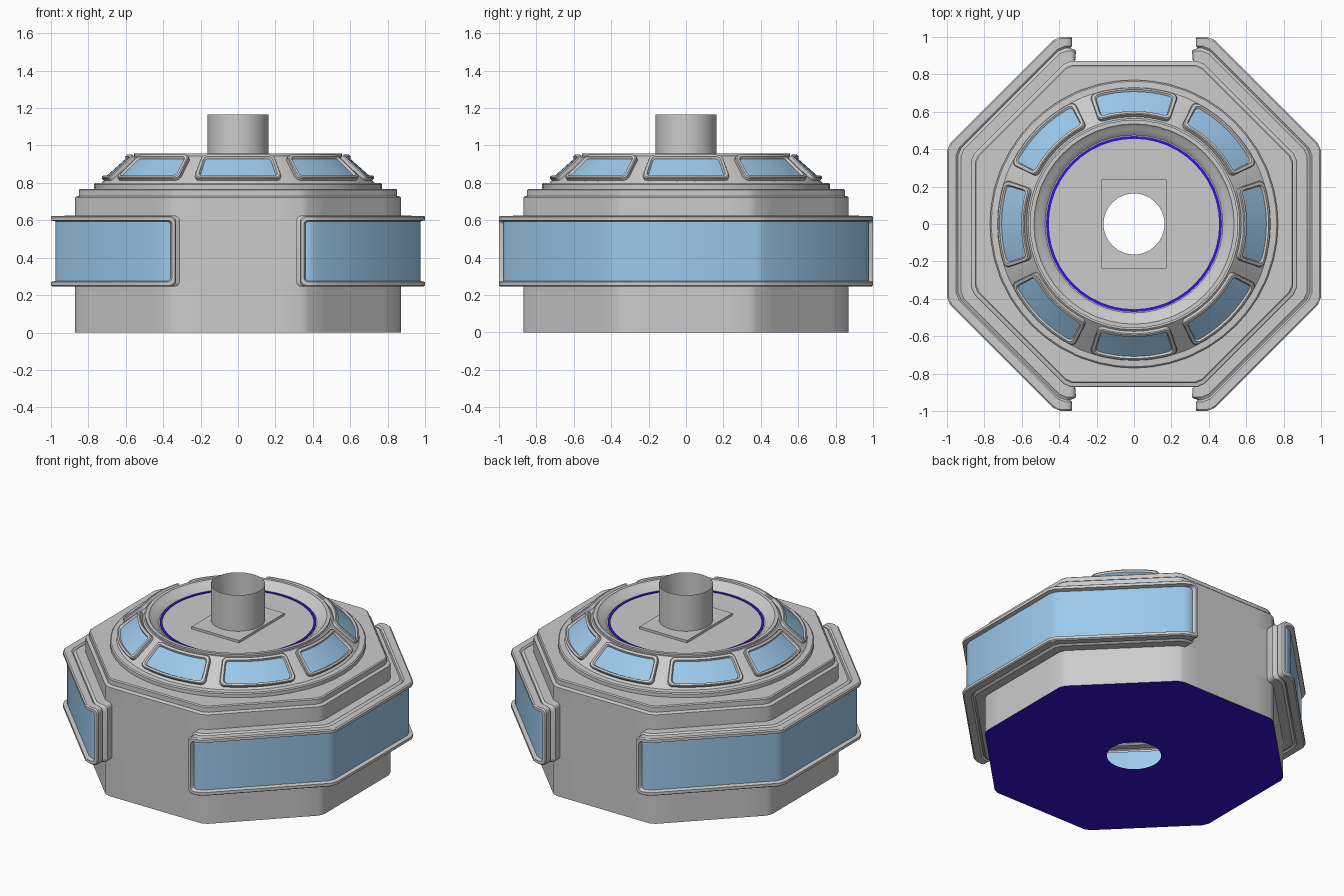
import bpy, bmesh
from math import sin, cos, tan, atan, radians, degrees, hypot, pi

if "Cube" in bpy.data.objects:
    bpy.data.objects.remove(bpy.data.objects["Cube"])


def material(name, color):
    m = bpy.data.materials.new(name)
    m.diffuse_color = (*color, 1)
    m.use_nodes = True
    m.node_tree.nodes["Principled BSDF"].inputs["Base Color"].default_value = m.diffuse_color
    return m


GLASS = material("glass_blue", (0.33, 0.58, 0.83))
VIOLET = material("deep_violet", (0.04, 0.006, 0.65))

CUT = 1.073          # chamfer distance of the octagon corners, relative to apothem
HALF = 22.5 - degrees(atan((1 / cos(pi / 8) - CUT) * tan(radians(67.5)) / CUT))
ANGLES = [45 * k + a for k in range(8) for a in (-HALF, -14, -7, 0, 7, 14, HALF)]


def oct_radius(a, deg):
    """Radius of a chamfered octagon with apothem a in a given direction."""
    d = (deg + 22.5) % 45 - 22.5
    return min(a / cos(radians(d)), a * CUT / cos(radians(22.5 - abs(d))))


def polar(r, deg, z):
    return (r * cos(radians(deg)), r * sin(radians(deg)), z)


def finish(name, bm, mat=None):
    me = bpy.data.meshes.new(name)
    bm.to_mesh(me)
    bm.free()
    ob = bpy.data.objects.new(name, me)
    bpy.context.collection.objects.link(ob)
    if mat:
        me.materials.append(mat)
    bpy.ops.object.select_all(action='DESELECT')
    ob.select_set(True)
    bpy.context.view_layer.objects.active = ob
    bpy.ops.object.shade_smooth_by_angle(angle=radians(30))
    return ob


def skin(name, loops, mat=None):
    """Bridge a list of closed loops with quads."""
    bm = bmesh.new()
    rings = [[bm.verts.new(p) for p in loop] for loop in loops]
    n = len(rings[0])
    for a, b in zip(rings, rings[1:]):
        for j in range(n):
            k = (j + 1) % n
            bm.faces.new((a[j], a[k], b[k], b[j]))
    return finish(name, bm, mat)


def lathe(name, profile, mat=None):
    """Profile points: ('o', apothem, z) for octagon, ('c', radius, z) for circle."""
    return skin(name, [[polar(oct_radius(r, t) if s == 'o' else r, t, z) for t in ANGLES]
                       for s, r, z in profile], mat)


def rounded(lo, hi, mids, v0, v1, ru, rv):
    """Columns (u, bottom, top) of a rounded rectangle."""
    arc = [(ru * (1 - cos(a)), rv * (1 - sin(a))) for a in (pi / 2 * i / 4 for i in range(5))]
    return ([(lo + du, v0 + dv, v1 - dv) for du, dv in arc] +
            [(u, v0, v1) for u in mids] +
            [(hi - du, v0 + dv, v1 - dv) for du, dv in reversed(arc)])


def window(name, place, steps):
    """Frame bridged through the steps (columns, offset); glass fills the last one."""
    loops = []
    for cols, off in steps:
        loops.append([place(u, b, off) for u, b, t in cols] +
                     [place(u, t, off) for u, b, t in reversed(cols)])
    skin(name + "_frame", loops)
    bm = bmesh.new()
    cols, off = steps[-1]
    low = [bm.verts.new(place(u, b, off)) for u, b, t in cols]
    top = [bm.verts.new(place(u, t, off)) for u, b, t in cols]
    for j in range(len(cols) - 1):
        bm.faces.new((low[j], low[j + 1], top[j + 1], top[j]))
    bmesh.ops.remove_doubles(bm, verts=bm.verts, dist=1e-5)
    finish(name + "_glass", bm, GLASS)


# Octagonal body: underside, lower wall, upper wall with stepped deck
lathe("underside", [('c', 0.163, 0), ('o', 0.87, 0)], VIOLET)
lathe("lower_wall", [('o', 0.87, 0), ('o', 0.87, 0.265)])
lathe("upper_wall", [('o', 0.87, 0.6), ('o', 0.87, 0.722), ('o', 0.865, 0.727),
                     ('o', 0.85, 0.73), ('o', 0.85, 0.762), ('o', 0.843, 0.768),
                     ('c', 0.74, 0.768)])

# Plain wall panels between the two window bands
for side, sy in (("front", -1), ("back", 1)):
    bm = bmesh.new()
    bm.faces.new([bm.verts.new((-sy * x, sy * 0.87, z)) for x, z in
                  ((-0.335, 0.265), (0.335, 0.265), (0.335, 0.6), (-0.335, 0.6))])
    finish(side + "_wall_panel", bm)

# Wrap-around window bands: (end x, height inset, apothem, corner radius)
BAND = [(0.315, 0, 0.865, 0.03), (0.31, 0, 0.925, 0.03), (0.318, 0.006, 0.932, 0.03),
        (0.342, 0.01, 0.94, 0.03), (0.33, 0.001, 0.95, 0.03), (0.33, 0.001, 0.992, 0.03),
        (0.336, 0.007, 1.0, 0.03), (0.353, 0.025, 1.0, 0.02), (0.36, 0.031, 0.976, 0.018)]
corners = [45 * k + s * HALF for k in (-1, 0, 1) for s in (-1, 1)]
for side, base in (("right", 0), ("left", 180)):
    steps = []
    for x, dz, a, r in BAND:
        end = 90 - degrees(atan(x / a))
        # keep the rounded ends on the flat part before the octagon corner
        ru = min(degrees(r), end - (90 - 22.5 + (22.5 - HALF)) - 0.05)
        steps.append((rounded(-end, end, [-90 + HALF] + corners + [90 - HALF],
                              0.245 + dz, 0.625 - dz, ru, r), a))
    window(side + "_band_window",
           lambda u, v, a: polar(oct_radius(a, u), u + base, v), steps)

# Round roof: base ring, sloped skirt, rim, recessed floor
lathe("roof", [('c', r, z) for r, z in (
    (0.77, 0.768), (0.77, 0.792), (0.763, 0.798), (0.73, 0.8), (0.565, 0.943),
    (0.556, 0.943), (0.556, 0.956), (0.535, 0.956), (0.525, 0.945), (0.505, 0.938),
    (0.475, 0.91), (0.163, 0.91))])
lathe("floor_ring", [('c', r, z) for r, z in (
    (0.47, 0.91), (0.47, 0.914), (0.455, 0.914), (0.455, 0.91))], VIOLET)

# Eight skylights on the sloped skirt
L = hypot(0.17, 0.15)
DR, DZ = -0.17 / L, 0.15 / L
for i in range(8):
    def slope(u, t, off, base=45 * i):
        return polar(0.73 + DR * t + DZ * off, u + base, 0.8 + DZ * t - DR * off)
    window(f"skylight_{i + 1}", slope, [
        (rounded(-h, h, range(-12, 13, 4), t0, t1, degrees(r / 0.65), r), off)
        for h, t0, t1, off, r in (
            (19, 0.018, 0.207, -0.005, 0.03), (19, 0.018, 0.207, 0.017, 0.03),
            (18.6, 0.022, 0.203, 0.022, 0.03), (17.3, 0.034, 0.188, 0.022, 0.022),
            (16.8, 0.039, 0.182, 0.010, 0.02))])

# Rectangular base plate with round opening
bpy.ops.mesh.primitive_cube_add(size=1, location=(0, 0, 0.915))
plate = bpy.context.object
plate.name = "tube_base_plate"
plate.scale = (0.348, 0.476, 0.022)
bpy.ops.mesh.primitive_cylinder_add(vertices=56, radius=0.163, depth=0.3, location=(0, 0, 0.915))
cutter = bpy.context.object
cutter.name = "plate_cutter"
cutter.hide_render = True
mod = plate.modifiers.new("opening", 'BOOLEAN')
mod.operation, mod.object, mod.solver = 'DIFFERENCE', cutter, 'EXACT'
bpy.context.view_layer.objects.active = plate
bpy.ops.object.modifier_apply(modifier=mod.name)
bpy.data.objects.remove(cutter)

# Open tube
lathe("tube", [('c', 0.163, 0.91), ('c', 0.163, 1.165)])
